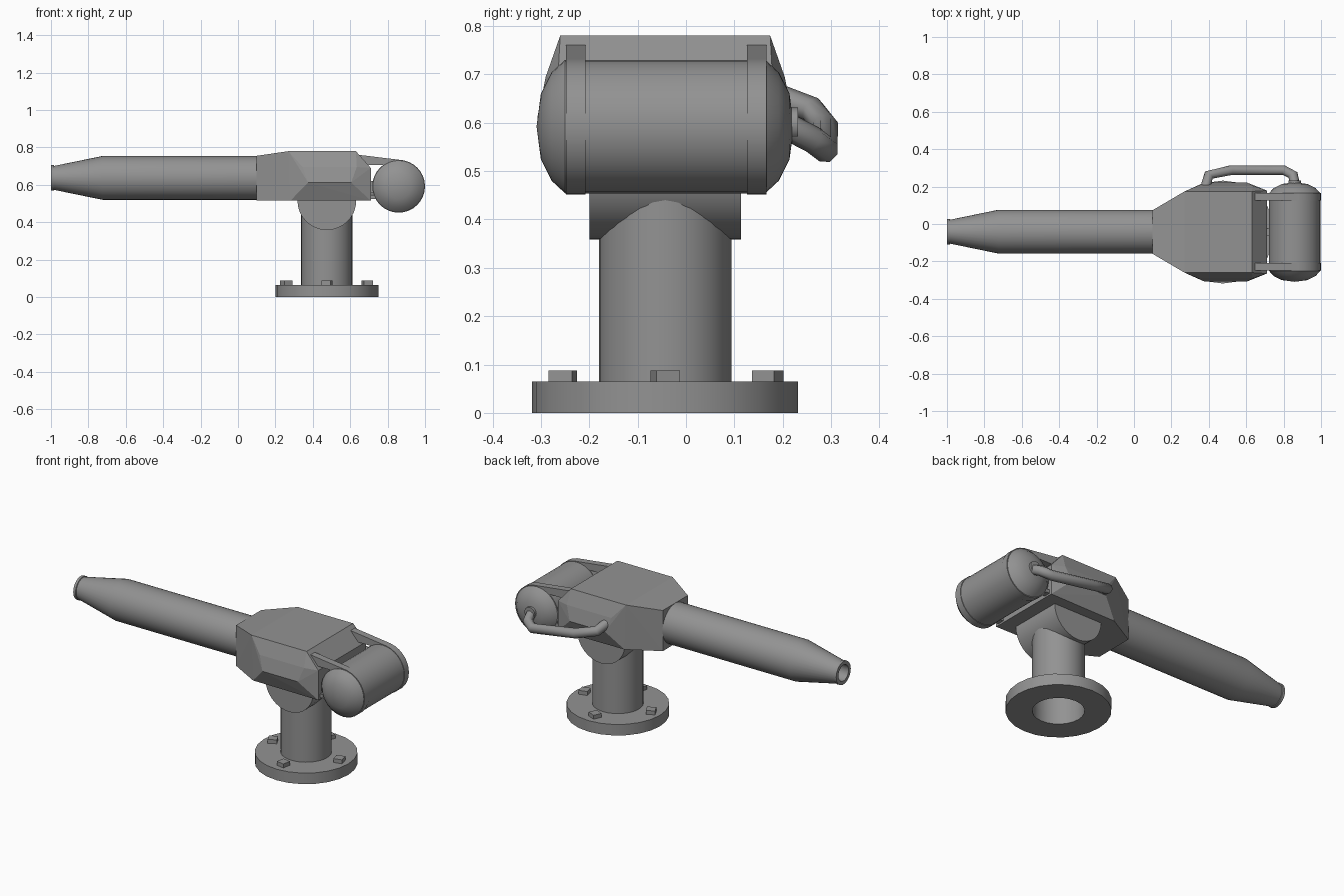
import bpy, bmesh, math
from mathutils import Vector, Matrix

if "Cube" in bpy.data.objects:
    bpy.data.objects.remove(bpy.data.objects["Cube"])

YC = -0.043            # centre plane of the model
PX = 0.475             # pivot axis of the pedestal

# Dark grey metal used on every part
METAL = bpy.data.materials.new("dark_metal")
METAL.diffuse_color = (0.29, 0.29, 0.29, 1)
METAL.use_nodes = True
METAL.node_tree.nodes["Principled BSDF"].inputs["Base Color"].default_value = METAL.diffuse_color


def finish(bm, name, smooth=True):
    bmesh.ops.recalc_face_normals(bm, faces=bm.faces)
    me = bpy.data.meshes.new(name)
    bm.to_mesh(me)
    bm.free()
    me.materials.append(METAL)
    ob = bpy.data.objects.new(name, me)
    bpy.context.collection.objects.link(ob)
    if smooth:
        bpy.ops.object.select_all(action='DESELECT')
        ob.select_set(True)
        bpy.context.view_layer.objects.active = ob
        bpy.ops.object.shade_smooth_by_angle(angle=math.radians(25))
    return ob


def lathe(name, profile, origin, axis, sides=24, closed=False):
    """Revolve (radius, height) pairs about an axis through origin."""
    bm = bmesh.new()
    rot = Vector((0, 0, 1)).rotation_difference(Vector(axis)).to_matrix()
    rings = []
    for r, h in profile:
        n = sides if r > 0 else 1
        rings.append([bm.verts.new(rot @ Vector((r * math.cos(i * math.tau / sides),
                                                 r * math.sin(i * math.tau / sides), h))
                                   + Vector(origin)) for i in range(n)])
    pairs = list(zip(rings, rings[1:]))
    if closed:
        pairs.append((rings[-1], rings[0]))
    for a, b in pairs:
        for i in range(sides):
            j = (i + 1) % sides
            quad = [a[i % len(a)], a[j % len(a)], b[j % len(b)], b[i % len(b)]]
            bm.faces.new(list(dict.fromkeys(quad)))
    return finish(bm, name)


def hull(name, points):
    bm = bmesh.new()
    for p in points:
        bm.verts.new(p)
    res = bmesh.ops.convex_hull(bm, input=bm.verts)
    junk = [v for v in res["geom_interior"] if isinstance(v, bmesh.types.BMVert)]
    bmesh.ops.delete(bm, geom=junk, context='VERTS')
    bmesh.ops.dissolve_limit(bm, angle_limit=math.radians(1), verts=bm.verts, edges=bm.edges)
    return finish(bm, name, smooth=False)


def box(name, lo, hi):
    return hull(name, [(x, y, z) for x in (lo[0], hi[0])
                       for y in (lo[1], hi[1]) for z in (lo[2], hi[2])])


# Base flange with open centre, and hollow column
lathe("base_flange", [(0.136, 0), (0.275, 0), (0.275, 0.065), (0.136, 0.065)],
      (PX, YC, 0), (0, 0, 1), closed=True)
lathe("column", [(0.137, 0.0), (0.137, 0.44)], (PX, YC, 0), (0, 0, 1), 32)

# Four square bolts, each turned differently
for i in range(4):
    a = i * math.pi / 2
    bm = bmesh.new()
    m = (Matrix.Translation((PX + 0.217 * math.cos(a), YC + 0.212 * math.sin(a), 0.074))
         @ Matrix.Rotation(0.25 + i * 0.9, 4, 'Z') @ Matrix.Diagonal((0.05, 0.05, 0.028, 1)))
    bmesh.ops.create_cube(bm, size=1, matrix=m)
    finish(bm, f"bolt_{i + 1}", smooth=False)

# Horizontal tilt pivot
lathe("tilt_pivot", [(0, -0.157), (0.157, -0.157), (0.157, 0.157), (0, 0.157)],
      (PX, YC, 0.515), (0, 1, 0), 32)

# Faceted main housing: half the corner points, mirrored
half = [(0.10, 0.117, 0.515), (0.10, 0.117, 0.755),
        (0.27, 0.217, 0.78), (0.63, 0.217, 0.78),
        (0.71, 0.222, 0.69), (0.71, 0.222, 0.515), (0.28, 0.217, 0.515),
        (0.345, 0.247, 0.695), (0.635, 0.247, 0.695),
        (0.375, 0.264, 0.612), (0.605, 0.264, 0.612)]
hull("housing", [(x, YC + s * y, z) for x, y, z in half for s in (-1, 1)])

# Barrel with tapered nose, rim and bore
lathe("barrel", [(0, -0.15), (0.117, -0.15), (0.117, 0.725), (0.064, 0.983),
                 (0.068, 0.985), (0.068, 1.0), (0.047, 1.0), (0.047, 0.85), (0, 0.85)],
      (0, -0.041, 0.637), (-1, 0, 0), 32)

# Rear tank with domed ends
TX, TZ = 0.859, 0.592
dome = [(0.138, 0.207), (0.112, 0.235), (0.068, 0.257), (0, 0.266)]
lathe("tank", [(r, -h) for r, h in reversed(dome)] + dome, (TX, YC, TZ), (0, 1, 0), 32)

# Two straps: a band round the tank, an upper arm and a lower tab
for side, s in (("front", -1), ("back", 1)):
    y0, y1 = sorted((YC + 0.002 + s * 0.167, YC + 0.002 + s * 0.207))
    lathe(f"strap_band_{side}", [(0.134, y0), (0.141, y0), (0.141, y1), (0.134, y1)],
          (TX, 0, TZ), (0, 1, 0), 32, closed=True)
    arm = [(0.64, 0.761), (0.885, 0.731), (0.80, 0.705), (0.69, 0.705), (0.64, 0.73)]
    hull(f"strap_arm_{side}", [(x, y, z) for x, z in arm for y in (y0, y1)])
    box(f"strap_tab_{side}", (0.70, y0, 0.525), (0.745, y1, 0.545))

# Small mount between housing and tank
box("tank_mount", (0.70, YC - 0.02, 0.56), (0.735, YC + 0.02, 0.62))

# Hose collar and bent hose
lathe("hose_collar", [(0, 0.2), (0.034, 0.2), (0.034, 0.232), (0, 0.232)],
      (TX, 0, 0.597), (0, 1, 0), 16)
path = [(0.375, 0.17, 0.66), (0.40, 0.262, 0.625), (0.52, 0.288, 0.59),
        (0.80, 0.288, 0.545), (0.85, 0.262, 0.565), (0.862, 0.20, 0.597)]
cu = bpy.data.curves.new("hose", 'CURVE')
cu.dimensions = '3D'
cu.bevel_depth = 0.028
cu.bevel_resolution = 2
cu.use_fill_caps = True
cu.materials.append(METAL)
sp = cu.splines.new('POLY')
sp.points.add(len(path) - 1)
for p, co in zip(sp.points, path):
    p.co = (*co, 1)
sp.use_smooth = True
bpy.context.collection.objects.link(bpy.data.objects.new("hose", cu))
